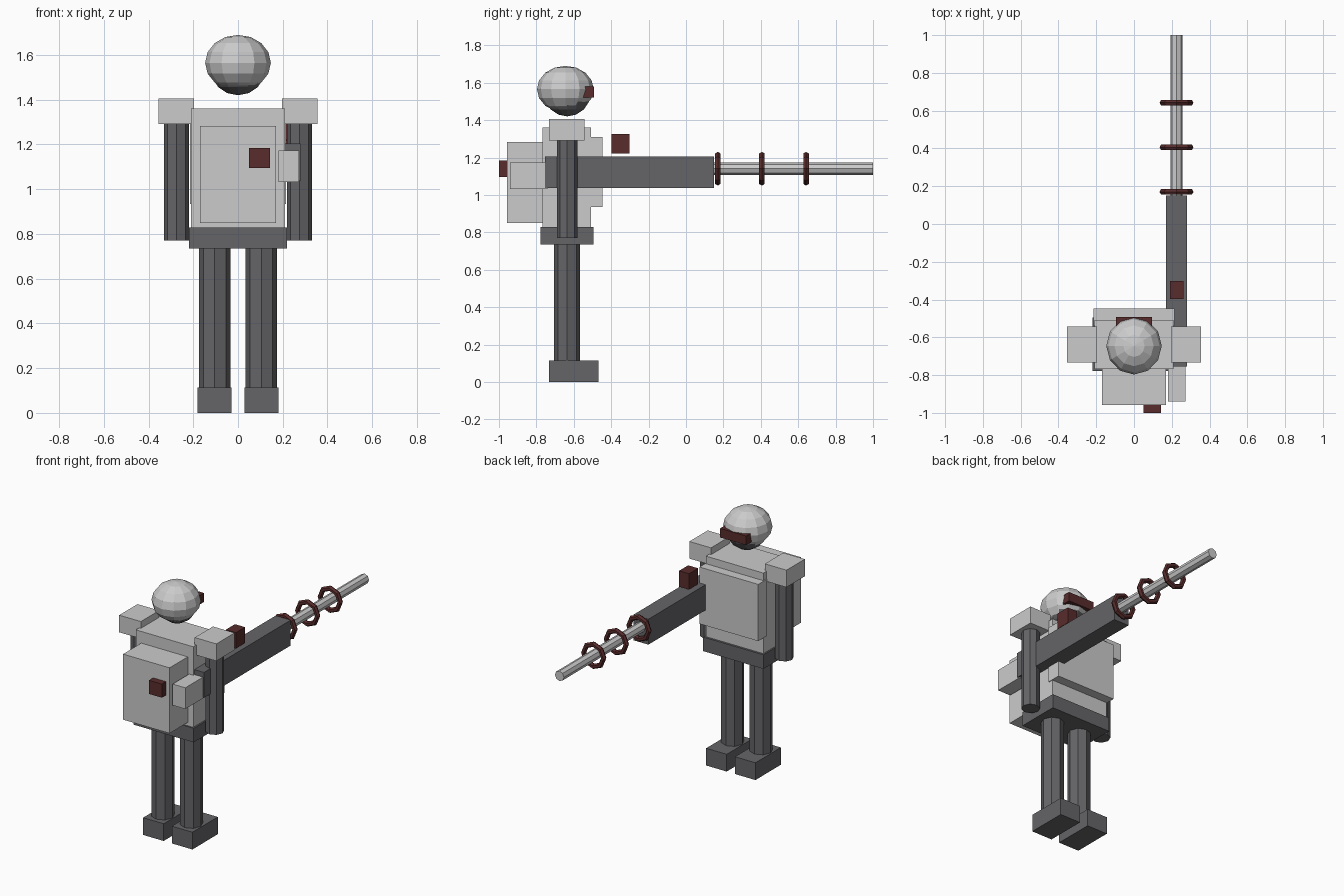
import bpy
import math

if "Cube" in bpy.data.objects:
    bpy.data.objects.remove(bpy.data.objects["Cube"])


def material(name, rgb):
    m = bpy.data.materials.new(name)
    m.diffuse_color = (*rgb, 1)
    m.use_nodes = True
    m.node_tree.nodes["Principled BSDF"].inputs["Base Color"].default_value = m.diffuse_color
    return m


DARK = material("dark_grey", (0.13, 0.13, 0.14))
RED = material("dark_red", (0.1, 0.025, 0.025))


def finish(name, mat):
    o = bpy.context.object
    o.name = name
    if mat:
        o.data.materials.append(mat)
    return o


def box(name, x, y, z, mat=None):
    """Box from (min, max) ranges on each axis."""
    bpy.ops.mesh.primitive_cube_add(size=1, location=[sum(r) / 2 for r in (x, y, z)])
    o = finish(name, mat)
    o.scale = [r[1] - r[0] for r in (x, y, z)]
    return o


def rod(name, r, length, loc, mat=None, rot=(0, 0, 0)):
    bpy.ops.mesh.primitive_cylinder_add(vertices=8, radius=r, depth=length,
                                        location=loc, rotation=rot)
    return finish(name, mat)


def ball(name, loc, radii, mat=None):
    bpy.ops.mesh.primitive_uv_sphere_add(segments=12, ring_count=8, radius=1, location=loc)
    o = finish(name, mat)
    o.scale = radii
    return o


# Head, helmet and visor
ball("head", (0, -0.635, 1.545), (0.125, 0.125, 0.125), DARK)
ball("helmet", (0, -0.645, 1.565), (0.147, 0.152, 0.125))
box("visor", (-0.095, 0.095), (-0.55, -0.492), (1.52, 1.58), RED)

# Body
box("torso", (-0.21, 0.21), (-0.767, -0.508), (0.825, 1.36))
box("chest_plate", (-0.215, 0.215), (-0.54, -0.447), (0.935, 1.31))
box("pelvis", (-0.22, 0.22), (-0.777, -0.494), (0.735, 0.828), DARK)

# Backpack and its indicator
box("backpack", (-0.17, 0.17), (-0.957, -0.76), (0.85, 1.283))
box("pack_light", (0.05, 0.143), (-1.0, -0.95), (1.095, 1.185), RED)

# Limbs, shoulder pads and boots on both sides
for side, s in (("left", -1), ("right", 1)):
    def span(a, b):
        return sorted((s * a, s * b))
    rod(side + "_leg", 0.07, 0.63, (s * 0.104, -0.636, 0.42), DARK)
    box(side + "_boot", span(0.03, 0.18), (-0.733, -0.468), (0, 0.114), DARK)
    rod(side + "_arm", 0.056, 0.525, (s * 0.275, -0.635, 1.033), DARK)
    box(side + "_shoulder_pad", span(0.197, 0.355), (-0.733, -0.542), (1.292, 1.405))

# Long gun: body, stock, sight, barrel and coils
box("gun_body", (0.17, 0.28), (-0.755, 0.15), (1.037, 1.205), DARK)
box("gun_stock", (0.18, 0.273), (-0.94, -0.74), (1.032, 1.172))
box("gun_sight", (0.19, 0.263), (-0.398, -0.303), (1.222, 1.327), RED)
rod("gun_barrel", 0.033, 0.9, (0.225, 0.55, 1.14), None, (math.pi / 2, 0, 0))
for i in range(3):
    bpy.ops.mesh.primitive_torus_add(major_segments=8, minor_segments=6,
                                     major_radius=0.073, minor_radius=0.017,
                                     location=(0.225, 0.17 + 0.236 * i, 1.14),
                                     rotation=(math.pi / 2, 0, 0))
    finish("barrel_coil", RED)
